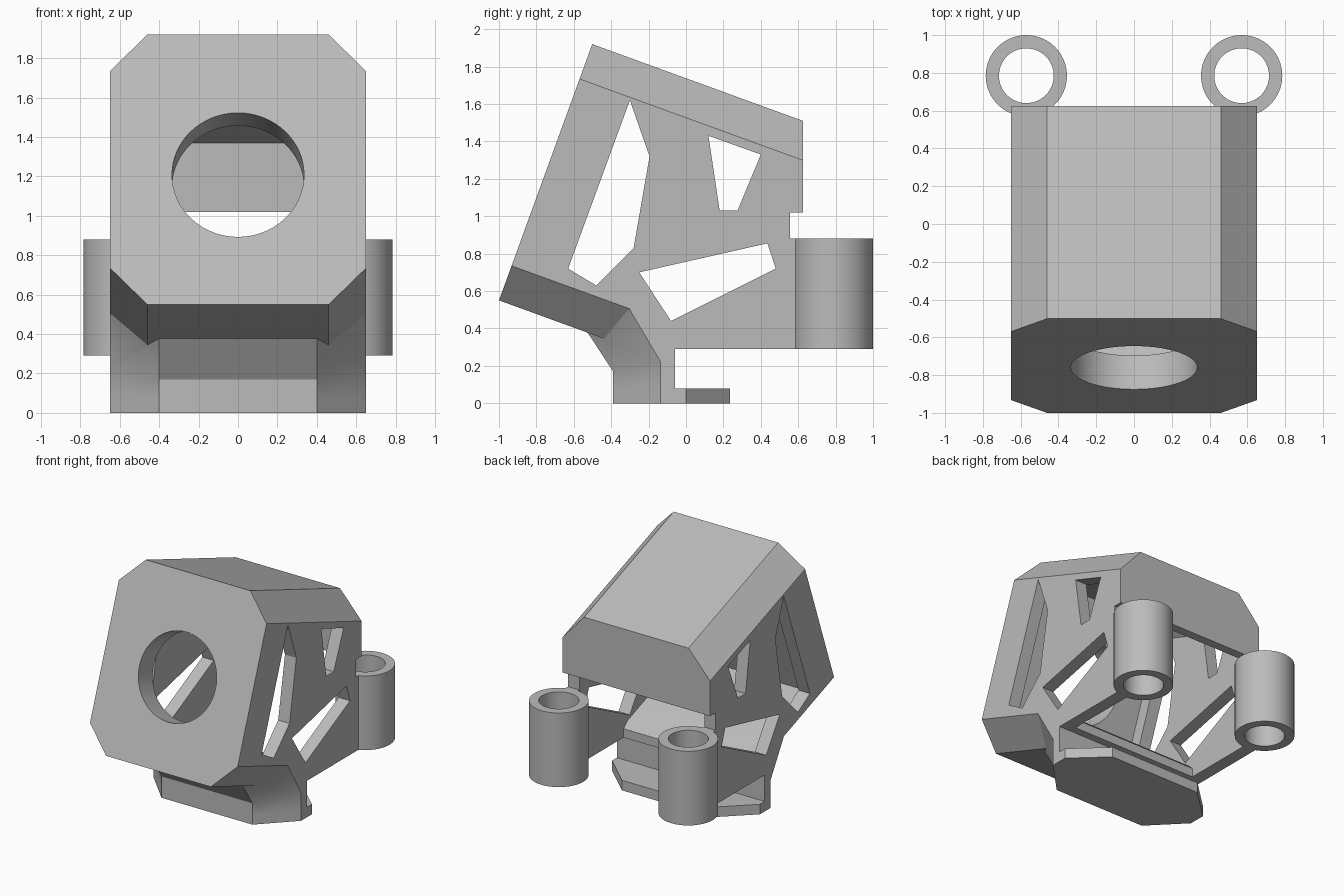
import bpy, bmesh, math
from mathutils import Vector

if "Cube" in bpy.data.objects:
    bpy.data.objects.remove(bpy.data.objects["Cube"], do_unlink=True)

grey = bpy.data.materials.new("plain grey")
grey.use_nodes = True
grey.diffuse_color = (0.5, 0.5, 0.5, 1)
grey.node_tree.nodes["Principled BSDF"].inputs["Base Color"].default_value = (0.5, 0.5, 0.5, 1)

TILT = math.radians(20)
UP = Vector((0, math.sin(TILT), math.cos(TILT)))
BACK = Vector((0, math.cos(TILT), -math.sin(TILT)))
FOOT = Vector((0, -1, 0.55))


def finish(name, bm):
    bmesh.ops.recalc_face_normals(bm, faces=bm.faces)
    mesh = bpy.data.meshes.new(name)
    bm.to_mesh(mesh)
    bm.free()
    mesh.materials.append(grey)
    obj = bpy.data.objects.new(name, mesh)
    bpy.context.collection.objects.link(obj)
    return obj


def prism(name, points, sweep):
    bm = bmesh.new()
    face = bm.faces.new([bm.verts.new(p) for p in points])
    out = bmesh.ops.extrude_face_region(bm, geom=[face])
    moved = [v for v in out["geom"] if isinstance(v, bmesh.types.BMVert)]
    bmesh.ops.translate(bm, verts=moved, vec=sweep)
    return finish(name, bm)


def side_prism(name, profile, half):
    # (y, z) outline swept across the width
    return prism(name, [(-half, y, z) for y, z in profile], (2 * half, 0, 0))


def tilted_prism(name, outline, start, length):
    # (x, height) outline on the tilted face, swept backwards
    pts = [FOOT + Vector((x, 0, 0)) + UP * v + BACK * start for x, v in outline]
    return prism(name, pts, BACK * length)


def circle(r, n, cx=0, cy=0):
    return [(cx + r * math.cos(2 * math.pi * i / n), cy + r * math.sin(2 * math.pi * i / n))
            for i in range(n)]


def mirrored(points):
    return points + [(-x, v) for x, v in reversed(points)]


def hull(name, points):
    bm = bmesh.new()
    for x, y, z in points:
        for s in (-1, 1):
            bm.verts.new((s * x, y, z))
    bmesh.ops.convex_hull(bm, input=bm.verts[:])
    return finish(name, bm)


def combine(target, other, operation):
    mod = target.modifiers.new(operation.lower(), "BOOLEAN")
    mod.operation = operation
    mod.solver = "EXACT"
    mod.object = other
    bpy.context.view_layer.objects.active = target
    bpy.ops.object.modifier_apply(modifier=mod.name)
    bpy.data.objects.remove(other, do_unlink=True)


# Tilted octagonal hood
body = tilted_prism("camera_mount", mirrored([(0.46, 0), (0.65, 0.197), (0.65, 1.26), (0.46, 1.458)]), 0, 2.2)
combine(body, side_prism("rear_trim", [(0.625, -1), (3, -1), (3, 3), (0.625, 3)], 2), "DIFFERENCE")
combine(body, side_prism("under_trim", [(-0.06, -1), (1, -1), (1, 0.29), (-0.06, 0.29)], 2), "DIFFERENCE")

# Side walls and the neck below the hood
combine(body, side_prism("side_walls", [(-0.3, 0.5), (-0.16, 0.29), (0.6, 0.29), (0.6, 0.9), (-0.3, 0.9)], 0.65), "UNION")
bend = [(0.4, -0.39, 0.17), (0.65, -0.135, 0.22), (0.65, -0.06, 0.235)]
combine(body, hull("neck_lower", [(x, y, 0) for x, y, z in bend] + bend), "UNION")
combine(body, hull("neck_upper", bend + [(0.4, -0.56, 0.43), (0.65, -0.3, 0.5), (0.65, -0.06, 0.45)]), "UNION")
combine(body, side_prism("rear_notch", [(0.555, 0.88), (1, 0.88), (1, 1.02), (0.555, 1.02)], 2), "DIFFERENCE")

# Hollow inside, open at the lower back
cavity = tilted_prism("cavity", mirrored([(0.55, 0.19), (0.55, 1.2), (0.45, 1.303)]), 0.19, 2.2)
combine(cavity, side_prism("back_panel", [(0.555, -1), (3, -1), (3, 3), (0.555, 3)], 2), "DIFFERENCE")
combine(body, cavity, "DIFFERENCE")
combine(body, side_prism("rear_opening", [(0, 0.1), (0, 0.36), (-0.1, 0.45), (-0.1, 0.7), (0.3, 1.02),
                                          (1, 1.02), (1, 0.1)], 0.55), "DIFFERENCE")

# Lens opening and side windows
combine(body, tilted_prism("lens_hole", circle(0.335, 64, 0, 0.70), -0.1, 0.4), "DIFFERENCE")
windows = [
    [(-0.3, 1.62), (-0.195, 1.32), (-0.28, 0.83), (-0.48, 0.63), (-0.63, 0.72)],
    [(0.12, 1.43), (0.4, 1.33), (0.275, 1.03), (0.18, 1.03)],
    [(-0.25, 0.7), (0.435, 0.855), (0.48, 0.72), (-0.08, 0.44)],
]
for outline in windows:
    combine(body, side_prism("side_window", outline, 1), "DIFFERENCE")

# Base tray
tray = mirrored([(0.4, -0.39), (0.65, -0.135), (0.65, 0), (0.4, 0.235)])
combine(body, prism("base_tray", [(x, y, 0) for x, y in tray], (0, 0, 0.08)), "UNION")

# Rear mounting tubes
for s in (-1, 1):
    for name, r, low, high, op in (("tube", 0.215, 0.29, 0.88, "UNION"), ("bore", 0.145, 0.1, 1, "DIFFERENCE")):
        ring = [(x, y, low) for x, y in circle(r, 64, s * 0.57, 0.785)]
        combine(body, prism(name, ring, (0, 0, high - low)), op)

bpy.ops.object.select_all(action="DESELECT")
body.select_set(True)
bpy.context.view_layer.objects.active = body
bpy.ops.object.shade_smooth_by_angle(angle=math.radians(25))
